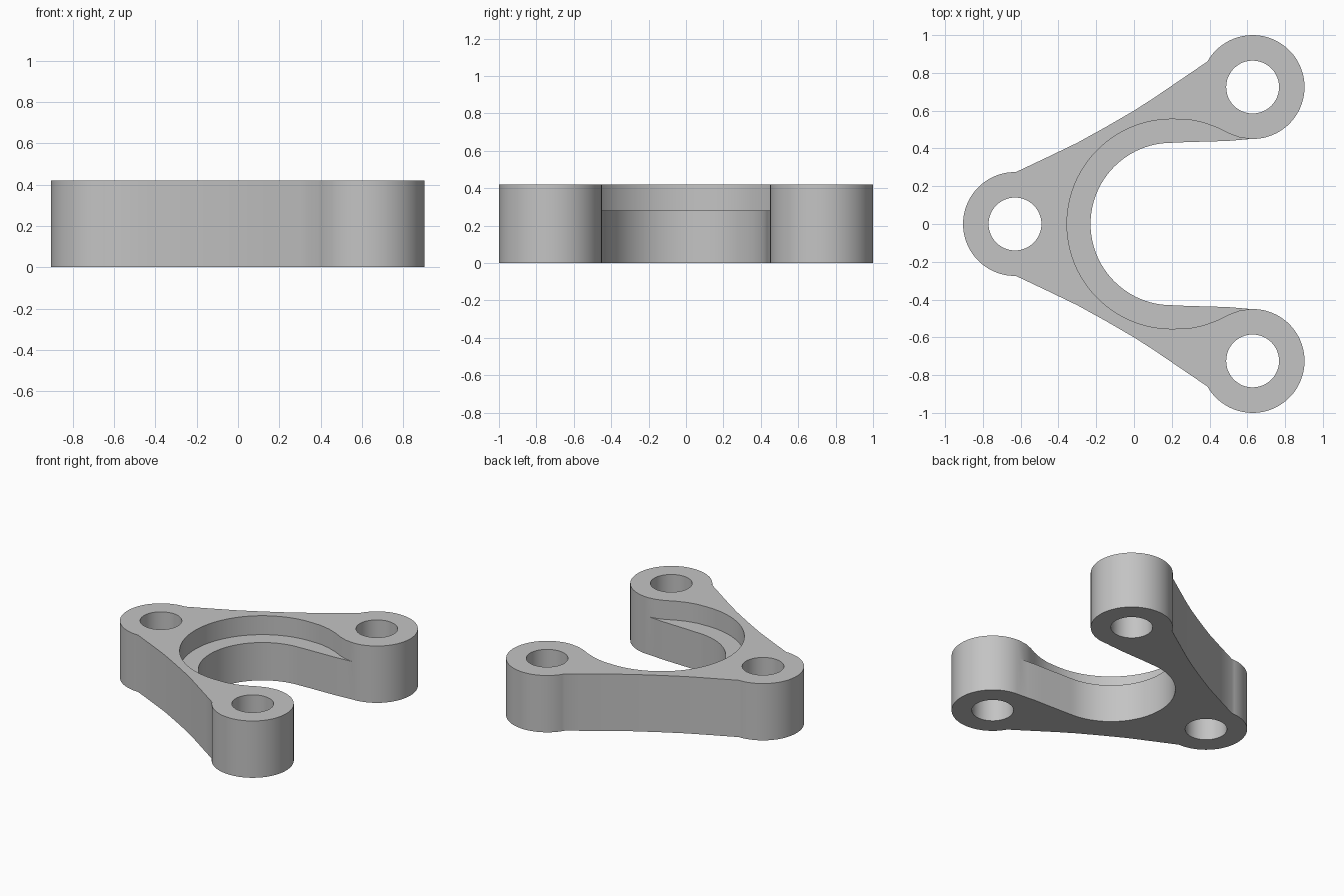
import bpy, bmesh, math

cube = bpy.data.objects.get("Cube")
if cube:
    bpy.data.objects.remove(cube, do_unlink=True)

HEIGHT, LEDGE = 0.42, 0.28
BOSS_R, HOLE_R = 0.275, 0.14
LEFT, RIGHT = (-0.63, 0.0), (0.628, 0.725)
POCKET = (0.2, 0.0)


def arc(centre, radius, start, end, steps):
    """Points on an arc, angles in degrees."""
    angles = [math.radians(start + (end - start) * i / steps) for i in range(steps + 1)]
    return [(centre[0] + radius * math.cos(a), centre[1] + radius * math.sin(a)) for a in angles]


def mirrored(half):
    """Close a half outline, whose ends lie on y = 0, across the x axis."""
    return half + [(x, -y) for x, y in half[-2:0:-1]]


# Half outline: rear boss, bowed flank, arm boss, then the inner edge
rim = arc(LEFT, BOSS_R, 180, 89, 20)
rim += [(-0.46, 0.353), (-0.3, 0.43), (-0.15, 0.513), (0, 0.6), (0.1, 0.664), (0.2, 0.732), (0.3, 0.8)]
rim += arc(RIGHT, BOSS_R, 150.6, -92, 50)
lower_edge = [(0.56, 0.445), (0.5, 0.44), (0.44, 0.438), (0.37, 0.436), (0.29, 0.434)]
upper_edge = [(0.56, 0.458), (0.5, 0.48), (0.44, 0.51), (0.37, 0.536), (0.29, 0.553)]
lower = mirrored(rim + lower_edge + arc(POCKET, 0.43, 90, 180, 24))
upper = mirrored(rim + upper_edge + arc(POCKET, 0.555, 90, 180, 24))

bm = bmesh.new()


def ring(points, z):
    verts = [bm.verts.new((x, y, z)) for x, y in points]
    edges = [bm.edges.new((v, verts[i - 1])) for i, v in enumerate(verts)]
    return verts, edges


def bridge(a, b):
    """Join two rings with quads, leaving out spots where they coincide."""
    for i in range(len(a)):
        quad = (a[i - 1], a[i], b[i], b[i - 1])
        if any((p.co - q.co).length > 1e-5 for p, q in ((a[i - 1], b[i - 1]), (a[i], b[i]))):
            bm.faces.new(quad)


# Outer walls, the pocket ledge and its wall
rings = [ring(lower, 0), ring(lower, LEDGE), ring(upper, LEDGE), ring(upper, HEIGHT)]
for (a, _), (b, _) in zip(rings, rings[1:]):
    bridge(a, b)

# Bolt holes
bottom_edges, top_edges = list(rings[0][1]), list(rings[3][1])
for centre in (LEFT, RIGHT, (RIGHT[0], -RIGHT[1])):
    circle = arc(centre, HOLE_R, 0, 360, 48)[:-1]
    low, high = ring(circle, 0), ring(circle, HEIGHT)
    bridge(low[0], high[0])
    bottom_edges += low[1]
    top_edges += high[1]

# Flat caps around the holes
for edges in (bottom_edges, top_edges):
    bmesh.ops.triangle_fill(bm, edges=edges, use_beauty=True)
bmesh.ops.remove_doubles(bm, verts=bm.verts, dist=1e-5)
bmesh.ops.recalc_face_normals(bm, faces=bm.faces)

mesh = bpy.data.meshes.new("bracket")
bm.to_mesh(mesh)
bm.free()
bracket = bpy.data.objects.new("bracket", mesh)
bpy.context.collection.objects.link(bracket)

# Plain grey finish
grey = bpy.data.materials.new("plain grey")
grey.use_nodes = True
colour = (0.55, 0.55, 0.55, 1)
grey.diffuse_color = colour
grey.node_tree.nodes["Principled BSDF"].inputs["Base Color"].default_value = colour
mesh.materials.append(grey)

bpy.ops.object.select_all(action="DESELECT")
bracket.select_set(True)
bpy.context.view_layer.objects.active = bracket
bpy.ops.object.shade_smooth_by_angle(angle=math.radians(30))
